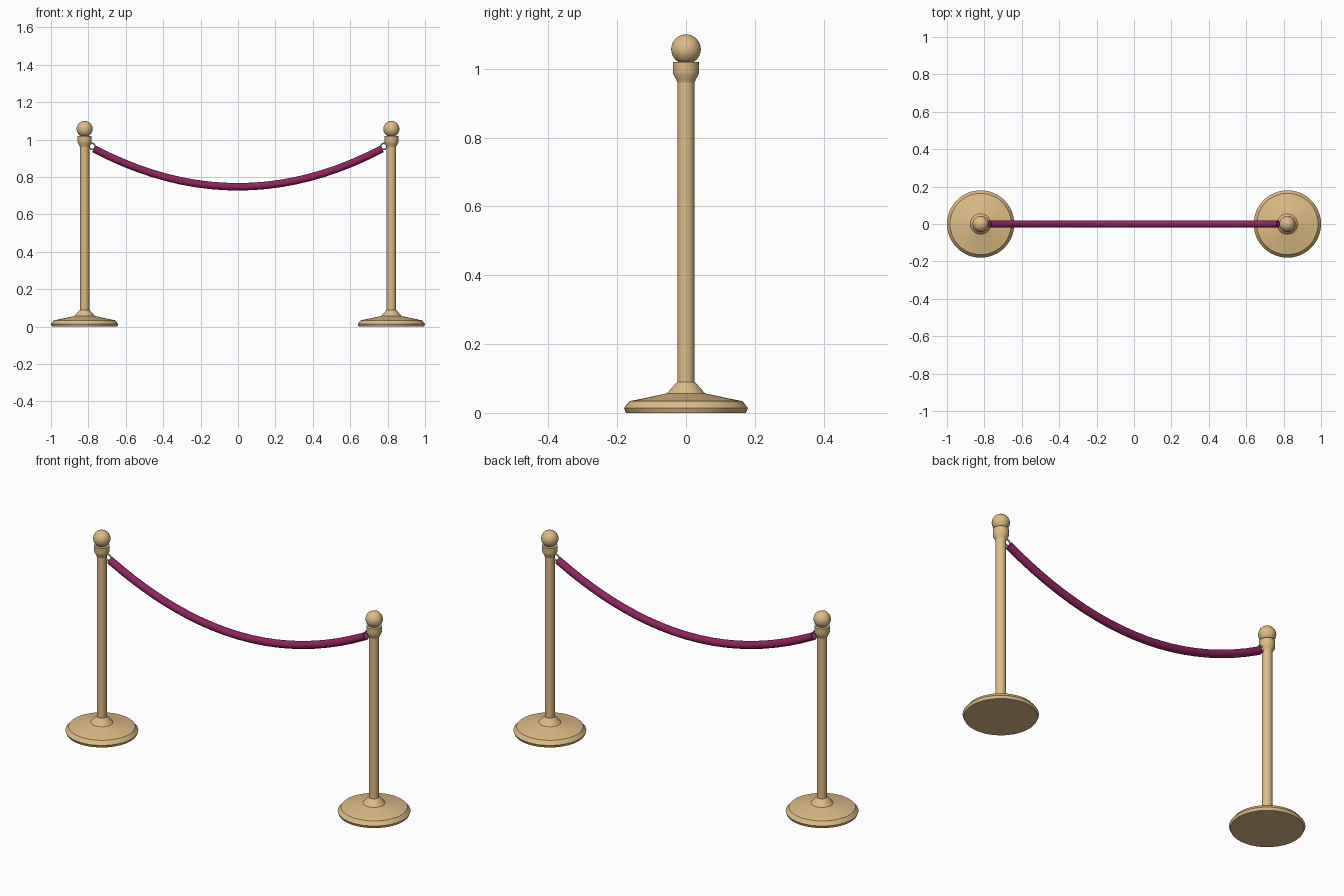
import bpy, bmesh, math
from mathutils import Vector, Matrix

cube = bpy.data.objects.get("Cube")
if cube:
    bpy.data.objects.remove(cube, do_unlink=True)

POST_X = 0.82


def material(name, color):
    m = bpy.data.materials.new(name)
    m.use_nodes = True
    m.diffuse_color = color
    m.node_tree.nodes["Principled BSDF"].inputs["Base Color"].default_value = color
    return m


brass = material("brass", (0.73, 0.50, 0.235, 1))
velvet = material("crimson velvet", (0.28, 0.017, 0.113, 1))


def skin_rings(bm, rings, closed=False):
    """Bridge successive rings of vertices; cap the ends when open."""
    pairs = list(zip(rings, rings[1:]))
    if closed:
        pairs.append((rings[-1], rings[0]))
    for a, b in pairs:
        n = len(a)
        for i in range(n):
            j = (i + 1) % n
            bm.faces.new((a[i], a[j], b[j], b[i]))
    if not closed:
        bm.faces.new(rings[0][::-1])
        bm.faces.new(rings[-1])


def finish(name, bm, mat, angle=35):
    bmesh.ops.recalc_face_normals(bm, faces=bm.faces)
    mesh = bpy.data.meshes.new(name)
    bm.to_mesh(mesh)
    bm.free()
    mesh.materials.append(mat)
    ob = bpy.data.objects.new(name, mesh)
    bpy.context.collection.objects.link(ob)
    bpy.ops.object.select_all(action="DESELECT")
    ob.select_set(True)
    bpy.context.view_layer.objects.active = ob
    bpy.ops.object.shade_smooth_by_angle(angle=math.radians(angle))
    return ob


def circle(bm, center, u, v, radius, n):
    return [bm.verts.new(center + radius * (math.cos(t) * u + math.sin(t) * v))
            for t in (math.tau * i / n for i in range(n))]


X, Y, Z = Vector((1, 0, 0)), Vector((0, 1, 0)), Vector((0, 0, 1))


def lathe(name, x, profile, n=48):
    bm = bmesh.new()
    skin_rings(bm, [circle(bm, Vector((x, 0, z)), X, Y, r, n) for r, z in profile])
    return finish(name, bm, brass)


base_profile = [(0.174, 0), (0.18, 0.014), (0.164, 0.034), (0.11, 0.045),
                (0.055, 0.057), (0.026, 0.09)]
pole_profile = [(0.025, 0.085), (0.025, 0.97)]
collar_profile = [(0.025, 0.96), (0.028, 0.968), (0.037, 0.984), (0.038, 0.99),
                  (0.038, 1.02)]

# Posts with flared foot, pole, collar, ball and rope ring
for side, s in (("left", 1), ("right", -1)):
    x = s * POST_X
    lathe(side + "_base", x, base_profile)
    lathe(side + "_pole", x, pole_profile)
    lathe(side + "_collar", x, collar_profile)

    bm = bmesh.new()
    bmesh.ops.create_uvsphere(bm, u_segments=32, v_segments=20, radius=0.043,
                              matrix=Matrix.Translation((x, 0, 1.057)))
    finish(side + "_ball", bm, brass)

    bm = bmesh.new()
    center = Vector((s * 0.78, 0, 0.964))
    rings = []
    for i in range(24):
        t = math.tau * i / 24
        out = math.cos(t) * X + math.sin(t) * Z
        rings.append(circle(bm, center + 0.016 * out, out, Y, 0.004, 8))
    skin_rings(bm, rings, closed=True)
    finish(side + "_ring", bm, brass, 60)

# Sagging rope swept along a parabola between the rings
HALF, LOW, SAG, STEPS = 0.77, 0.748, 0.203, 20
bm = bmesh.new()
rings = []
for i in range(STEPS + 1):
    k = 2 * i / STEPS - 1
    tangent = Vector((HALF, 0, 2 * SAG * k)).normalized()
    center = Vector((HALF * k, 0, LOW + SAG * k * k))
    rings.append(circle(bm, center, Y, tangent.cross(Y), 0.02, 20))
skin_rings(bm, rings)
finish("rope", bm, velvet)
